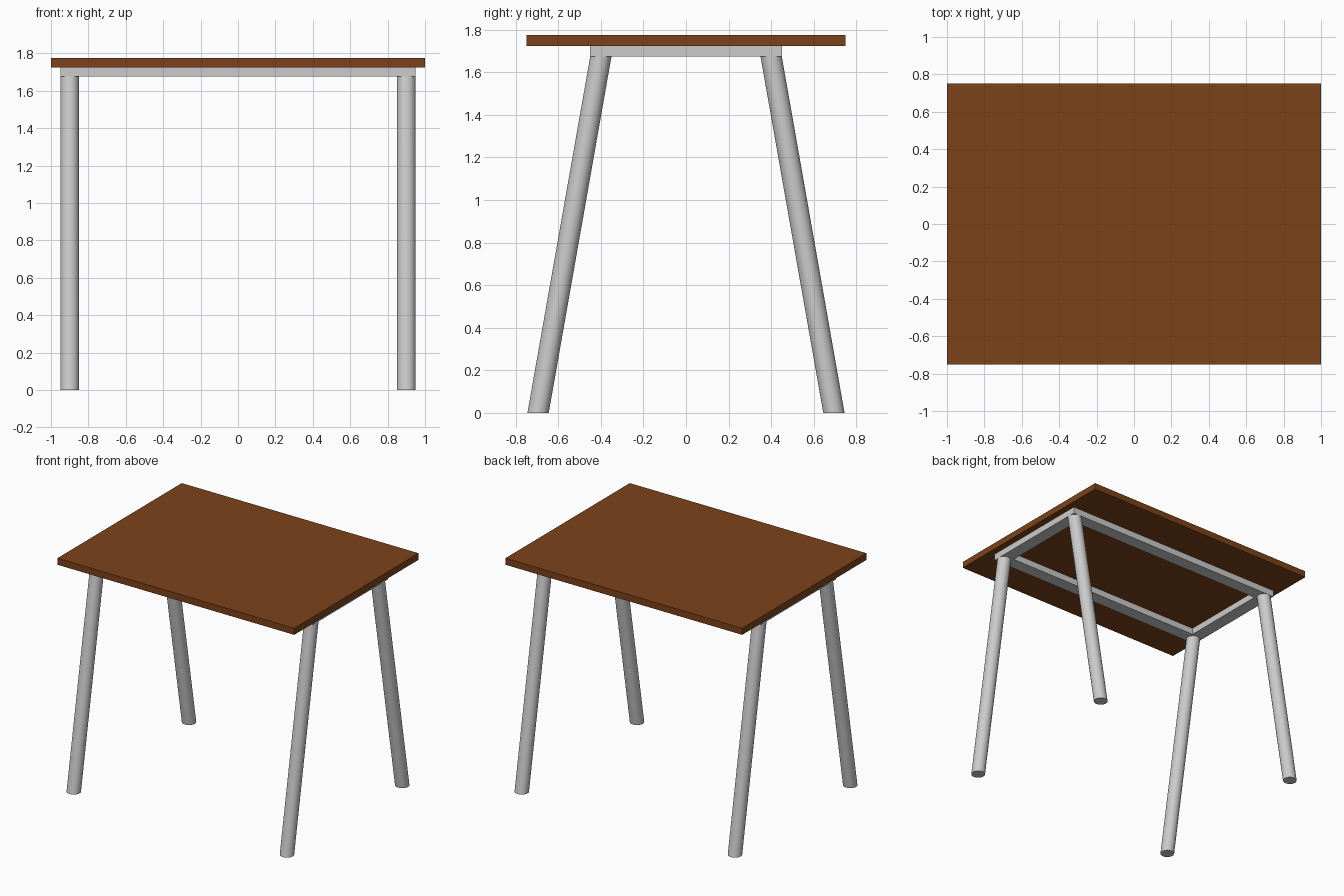
import bpy, bmesh
from mathutils import Matrix

if "Cube" in bpy.data.objects:
    bpy.data.objects.remove(bpy.data.objects["Cube"])

TOP_Z, FRAME_Z, LEG_Z = 1.775, 1.725, 1.675
BAR = 0.10            # frame bar width, same as leg diameter
FX, FY = 0.95, 0.45   # frame half extents
SPLAY = 0.295         # how far each foot leans outward in y


def finish(name, bm):
    mesh = bpy.data.meshes.new(name)
    bm.to_mesh(mesh)
    bm.free()
    obj = bpy.data.objects.new(name, mesh)
    bpy.context.collection.objects.link(obj)
    return obj


def box(name, size, centre):
    bm = bmesh.new()
    bmesh.ops.create_cube(bm, size=1, matrix=Matrix.Translation(centre) @ Matrix.Diagonal((*size, 1)))
    return finish(name, bm)


def leg(name, sx, sy):
    bm = bmesh.new()
    bmesh.ops.create_cone(bm, cap_ends=True, segments=32, radius1=BAR / 2, radius2=BAR / 2, depth=LEG_Z)
    # shear so both ends stay level while the foot leans outward
    for v in bm.verts:
        v.co.z += LEG_Z / 2
        v.co.x += sx * (FX - BAR / 2)
        v.co.y += sy * (FY - BAR / 2 + SPLAY * (1 - v.co.z / LEG_Z))
    for f in bm.faces:
        f.smooth = len(f.verts) == 4
    for e in bm.edges:
        e.smooth = all(f.smooth for f in e.link_faces)
    return finish(name, bm)


# Wooden tabletop
wood = bpy.data.materials.new("brown_wood")
wood.diffuse_color = (0.2, 0.055, 0.01, 1)
wood.use_nodes = True
wood.node_tree.nodes["Principled BSDF"].inputs["Base Color"].default_value = wood.diffuse_color
top = box("tabletop", (2.0, 1.5, TOP_Z - FRAME_Z), (0, 0, (TOP_Z + FRAME_Z) / 2))
top.data.materials.append(wood)

# Support frame under the top
h, zc = FRAME_Z - LEG_Z, (FRAME_Z + LEG_Z) / 2
for s, long_name, short_name in ((-1, "front_rail", "left_rail"), (1, "back_rail", "right_rail")):
    box(long_name, (2 * FX, BAR, h), (0, s * (FY - BAR / 2), zc))
    box(short_name, (BAR, 2 * (FY - BAR), h), (s * (FX - BAR / 2), 0, zc))

# Splayed round legs
for sx, side in ((-1, "left"), (1, "right")):
    for sy, end in ((-1, "front"), (1, "back")):
        leg(f"{end}_{side}_leg", sx, sy)
